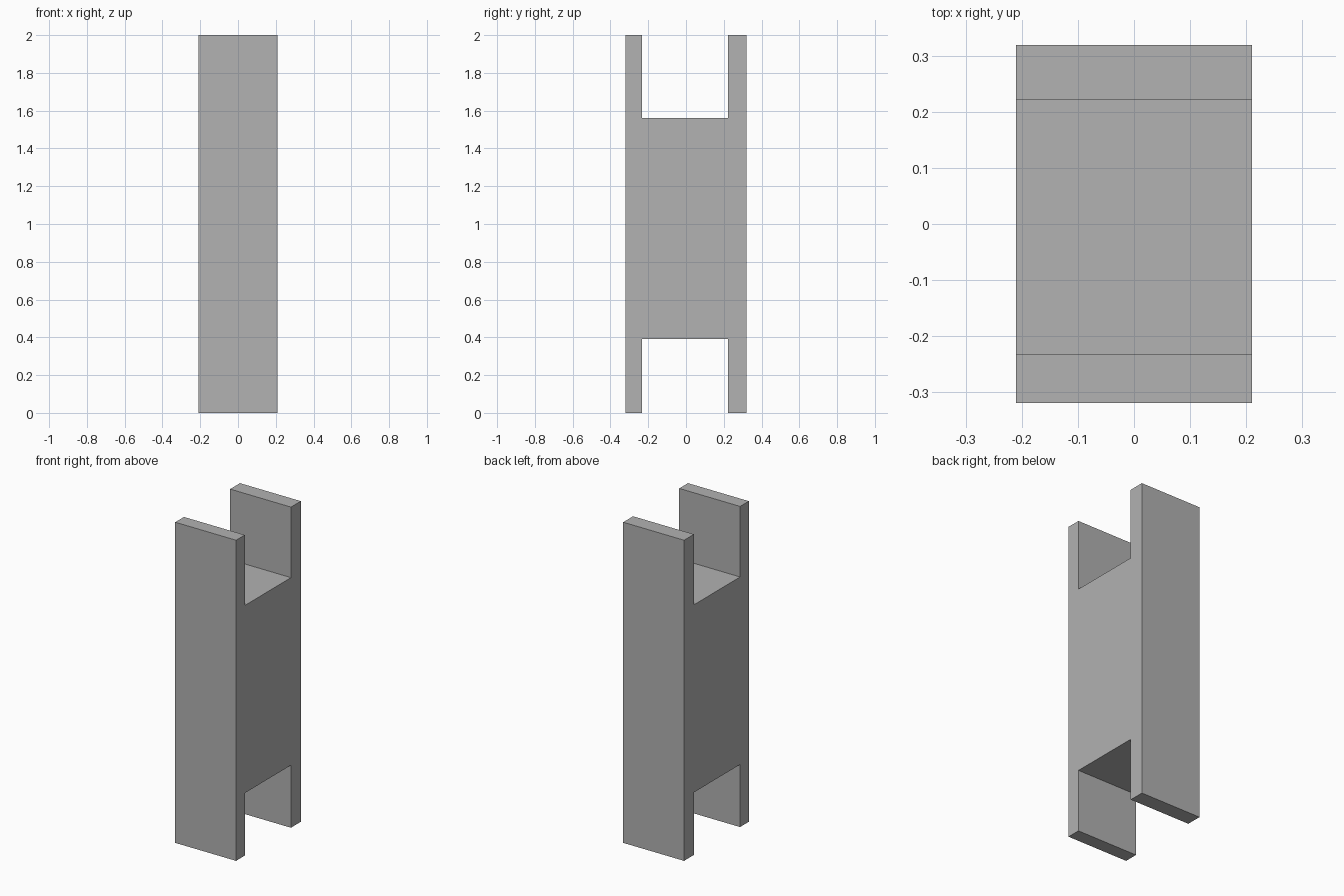
import bpy
import bmesh

# Remove the default cube
cube = bpy.data.objects.get("Cube")
if cube:
    bpy.data.objects.remove(cube, do_unlink=True)

HALF_WIDTH = 0.21
FRONT, BACK = -0.319, 0.319
SLOT_FRONT, SLOT_BACK = -0.233, 0.222
TOP, SLOT_FLOOR, SLOT_CEILING = 2.0, 1.56, 0.39


def make_material(name, rgb):
    mat = bpy.data.materials.new(name)
    mat.use_nodes = True
    colour = (*rgb, 1.0)
    mat.diffuse_color = colour
    mat.node_tree.nodes["Principled BSDF"].inputs["Base Color"].default_value = colour
    return mat


def extrude_profile(name, profile, half_width, mat):
    """Extrude a (y, z) outline along x into a solid."""
    bm = bmesh.new()
    face = bm.faces.new([bm.verts.new((-half_width, y, z)) for y, z in profile])
    result = bmesh.ops.extrude_face_region(bm, geom=[face])
    moved = [v for v in result["geom"] if isinstance(v, bmesh.types.BMVert)]
    bmesh.ops.translate(bm, verts=moved, vec=(2 * half_width, 0, 0))
    bmesh.ops.recalc_face_normals(bm, faces=bm.faces)
    mesh = bpy.data.meshes.new(name)
    bm.to_mesh(mesh)
    bm.free()
    mesh.materials.append(mat)
    obj = bpy.data.objects.new(name, mesh)
    bpy.context.collection.objects.link(obj)
    return obj


# H-shaped block: two upright plates joined by a solid core, slotted top and bottom
outline = [
    (FRONT, 0), (SLOT_FRONT, 0),
    (SLOT_FRONT, SLOT_CEILING), (SLOT_BACK, SLOT_CEILING),
    (SLOT_BACK, 0), (BACK, 0),
    (BACK, TOP), (SLOT_BACK, TOP),
    (SLOT_BACK, SLOT_FLOOR), (SLOT_FRONT, SLOT_FLOOR),
    (SLOT_FRONT, TOP), (FRONT, TOP),
]
grey = make_material("plain grey", (0.445, 0.445, 0.445))
extrude_profile("slotted_block", outline, HALF_WIDTH, grey)
